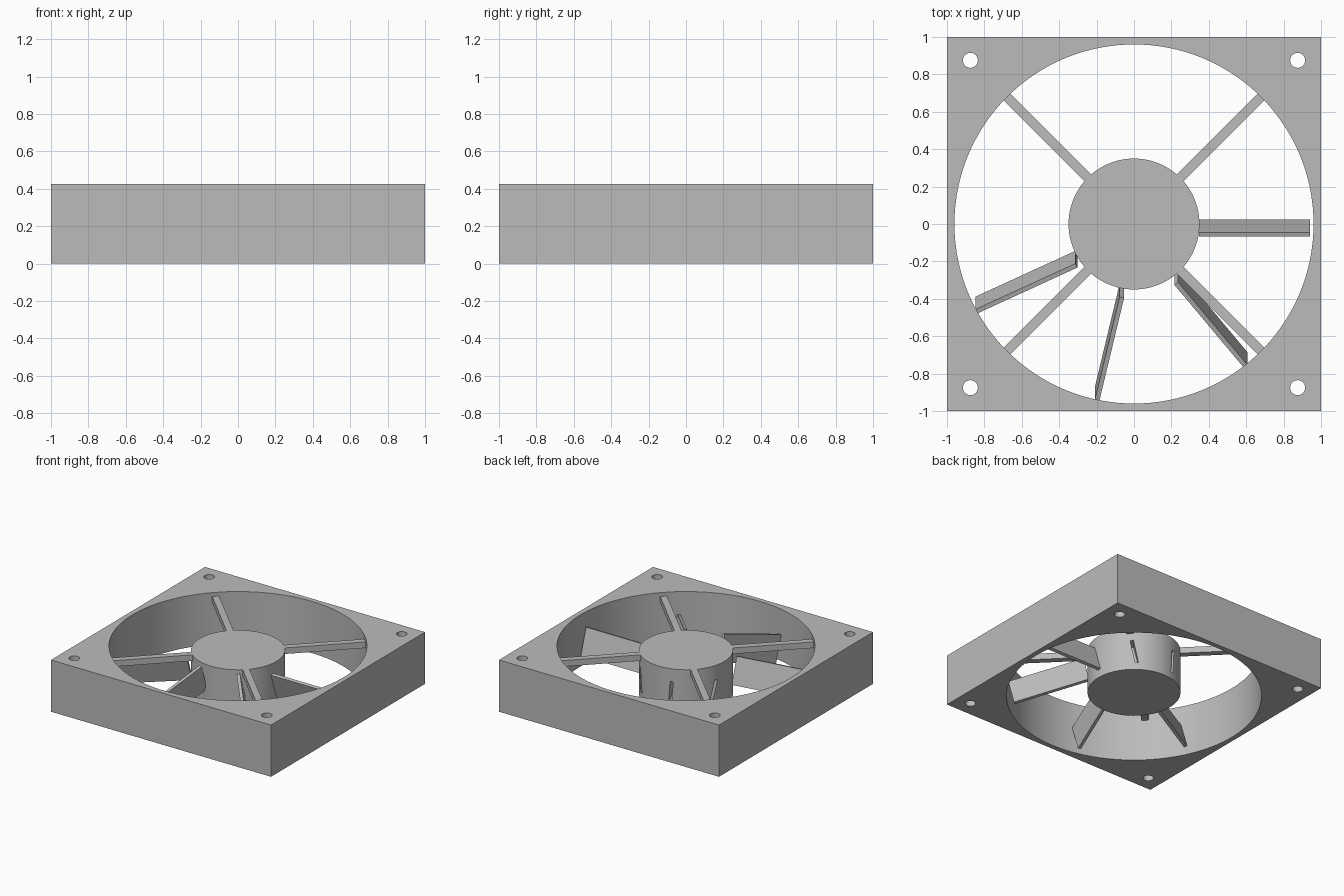
import bpy
from math import radians, sin, tau
from mathutils import Matrix, Vector

default = bpy.data.objects.get("Cube")
if default:
    bpy.data.objects.remove(default)

HEIGHT = 0.425
TILT = radians(18)
HUB_R, TIP_R = 0.35, 0.94

grey = bpy.data.materials.new("plain grey")
grey.use_nodes = True
grey.diffuse_color = (0.5, 0.5, 0.5, 1)
grey.node_tree.nodes["Principled BSDF"].inputs["Base Color"].default_value = (0.5, 0.5, 0.5, 1)


def box(name, low, high, matrix=None):
    """Box between two corners, moved by a matrix."""
    low, high = Vector(low), Vector(high)
    bpy.ops.mesh.primitive_cube_add(size=1)
    ob = bpy.context.object
    ob.name = name
    place = Matrix.Translation((low + high) / 2) @ Matrix.Diagonal((*(high - low), 1))
    ob.data.transform((matrix or Matrix()) @ place)
    ob.data.materials.append(grey)
    return ob


def cylinder(name, radius, z0, z1, x=0, y=0, sides=128):
    bpy.ops.mesh.primitive_cylinder_add(vertices=sides, radius=radius, depth=z1 - z0)
    ob = bpy.context.object
    ob.name = name
    ob.data.transform(Matrix.Translation((x, y, (z0 + z1) / 2)))
    ob.data.materials.append(grey)
    return ob


def cut(target, cutters):
    """Subtract cutters, then smooth the round walls."""
    bpy.ops.object.select_all(action="DESELECT")
    bpy.context.view_layer.objects.active = target
    target.select_set(True)
    for cutter in cutters:
        mod = target.modifiers.new("cut", "BOOLEAN")
        mod.operation = "DIFFERENCE"
        mod.solver = "EXACT"
        mod.object = cutter
        bpy.ops.object.modifier_apply(modifier=mod.name)
        bpy.data.objects.remove(cutter)
    bpy.ops.object.shade_smooth_by_angle(angle=radians(30))


# Square frame with round duct and four screw holes
frame = box("frame", (-1, -1, 0), (1, 1, HEIGHT))
holes = [cylinder("duct_cutter", 0.96, -0.1, 0.6)]
for x in (-0.875, 0.875):
    for y in (-0.875, 0.875):
        holes.append(cylinder("screw_cutter", 0.04, -0.1, 0.6, x, y, 32))
cut(frame, holes)

# Hub, with empty blade slots on the back half
hub = cylinder("hub", HUB_R, 0.033, 0.393)
slots = []
for i in range(1, 4):
    turn = Matrix.Rotation(i * tau / 7, 4, "Z")
    root = turn @ Vector((HUB_R, 0, 0.09))
    matrix = Matrix.Translation(root) @ Matrix.Rotation(TILT, 4, "X") @ turn
    slots.append(box("slot_cutter", (-0.03, 0, 0), (0.1, 0.025, 0.19), matrix))
cut(hub, slots)

# Diagonal struts holding the hub
for i in range(4):
    turn = Matrix.Rotation(tau * (i + 0.5) / 4, 4, "Z")
    box(f"strut_{i + 1}", (0.345, -0.026, 0.343), (0.965, 0.026, 0.393), turn)

# Tilted blades on the front half
for i in range(4):
    angle = -i * tau / 7
    lift = 0.095 - (HUB_R + TIP_R) / 2 * sin(angle) * sin(TILT)
    matrix = (Matrix.Translation((0, 0, lift)) @ Matrix.Rotation(TILT, 4, "X")
              @ Matrix.Rotation(angle, 4, "Z"))
    box(f"blade_{i + 1}", (0.348, 0, 0), (TIP_R, 0.025, 0.22), matrix)
